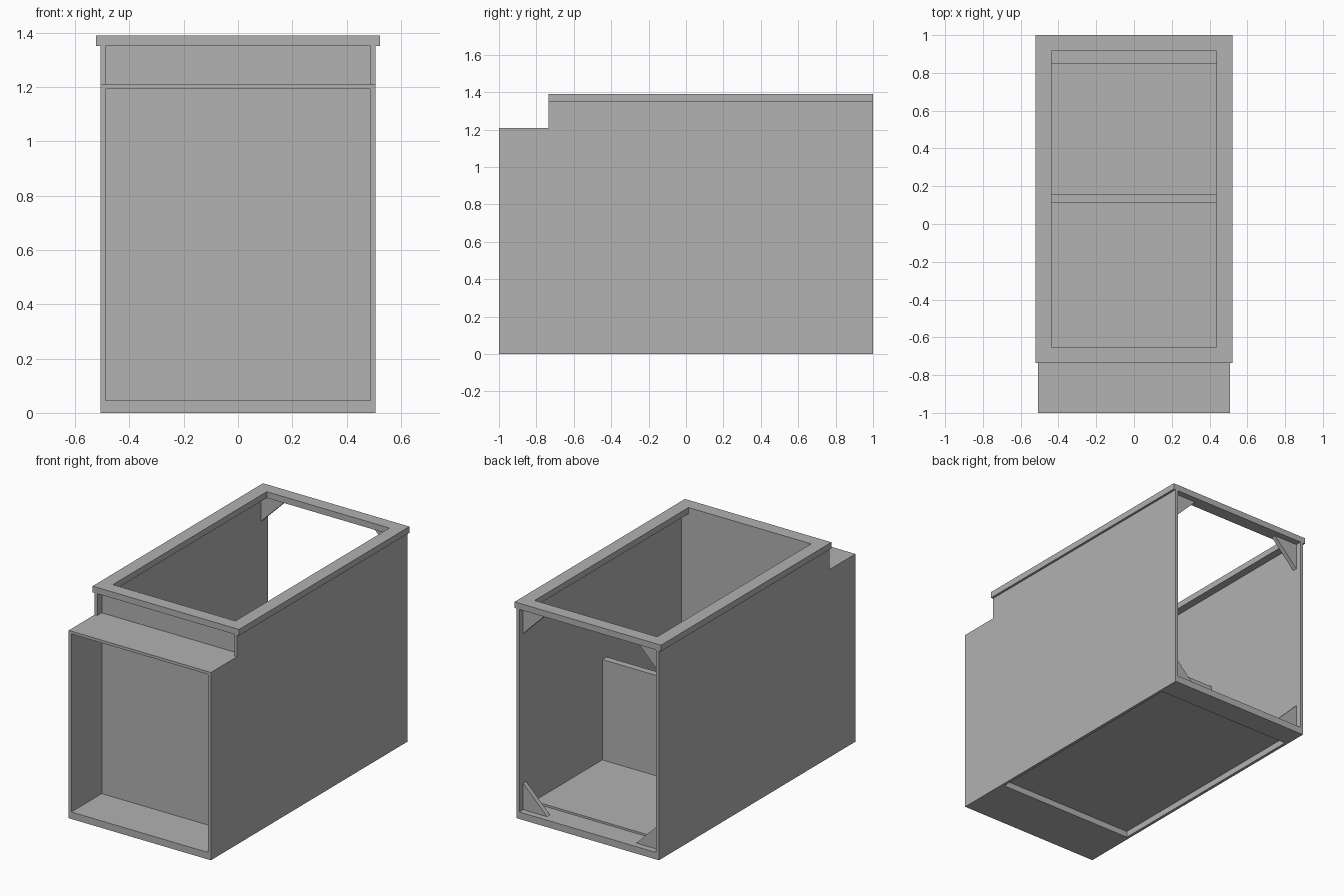
import bpy
import bmesh

if "Cube" in bpy.data.objects:
    bpy.data.objects.remove(bpy.data.objects["Cube"])

# Single flat grey
GREY = (0.445, 0.445, 0.445, 1.0)
mat = bpy.data.materials.new("panel grey")
mat.use_nodes = True
mat.diffuse_color = GREY
bsdf = next(n for n in mat.node_tree.nodes if n.type == 'BSDF_PRINCIPLED')
bsdf.inputs["Base Color"].default_value = GREY
bsdf.inputs["Roughness"].default_value = 0.8

# Main dimensions
OUT, INN = 0.507, 0.488          # outer and inner face of the side panels
RIM = 0.522                      # outer half width of the top frame
BASE, SHELF, NECK, TOP = 0.045, 1.21, 1.35, 1.39
FRONT, NOTCH, BACK = -1.0, -0.735, 1.0
PANEL_F, PANEL_B = -0.69, -0.65  # front panel faces


def prism(name, points, offset):
    """Closed solid made by extruding a flat polygon along an offset."""
    bm = bmesh.new()
    face = bm.faces.new([bm.verts.new(p) for p in points])
    geo = bmesh.ops.extrude_face_region(bm, geom=[face])["geom"]
    moved = [g for g in geo if isinstance(g, bmesh.types.BMVert)]
    bmesh.ops.translate(bm, verts=moved, vec=offset)
    if not any(len(f.verts) == len(points) and f is face for f in bm.faces):
        bm.faces.new([v for v in bm.verts if v not in moved])
    bmesh.ops.recalc_face_normals(bm, faces=bm.faces)
    mesh = bpy.data.meshes.new(name)
    bm.to_mesh(mesh)
    bm.free()
    mesh.materials.append(mat)
    obj = bpy.data.objects.new(name, mesh)
    bpy.context.collection.objects.link(obj)
    return obj


def box(name, x, y, z):
    """Axis-aligned board from (min, max) ranges."""
    outline = [(x[0], y[0], z[0]), (x[1], y[0], z[0]),
               (x[1], y[1], z[0]), (x[0], y[1], z[0])]
    return prism(name, outline, (0, 0, z[1] - z[0]))


# Side panels with a stepped front corner, and corner braces at the back
side_profile = [(FRONT, 0), (BACK, 0), (BACK, NECK),
                (NOTCH, NECK), (NOTCH, SHELF), (FRONT, SHELF)]
LEG = 0.17
for side, s in (("right", -1), ("left", 1)):
    prism(side + "_side_panel", [(s * INN, y, z) for y, z in side_profile],
          (s * (OUT - INN), 0, 0))
    for level, z, dz in (("lower", BASE, LEG), ("upper", NECK, -LEG)):
        corner = [(s * INN, 0.93, z), (s * (INN - LEG), 0.93, z),
                  (s * INN, 0.93, z + dz)]
        prism(f"{side}_{level}_brace", corner, (0, 0.03, 0))

# Base boards and the raised floor between them
W = (-INN, INN)
box("front_base_board", W, (FRONT, PANEL_B), (0, BASE))
box("back_base_rail", W, (0.85, BACK), (0, BASE))
box("floor_panel", W, (PANEL_B, 0.85), (0.04, 0.058))

# Upright panels and the front shelf
box("front_panel", W, (PANEL_F, PANEL_B), (BASE, NECK))
box("front_shelf", W, (FRONT, PANEL_F), (1.192, SHELF))
box("divider", W, (0.112, 0.155), (0.058, 0.705))

# Top frame: a slab outline with a rectangular opening
bm = bmesh.new()
loops = []
for z in (NECK, TOP):
    for x, y0, y1 in ((RIM, NOTCH, BACK), (0.437, PANEL_B, 0.917)):
        loops.append([bm.verts.new(p) for p in
                      ((-x, y0, z), (x, y0, z), (x, y1, z), (-x, y1, z))])
low_out, low_in, top_out, top_in = loops
for a, b in ((low_out, top_out), (top_out, top_in),
             (top_in, low_in), (low_in, low_out)):
    for i in range(4):
        j = (i + 1) % 4
        bm.faces.new((a[i], a[j], b[j], b[i]))
bmesh.ops.recalc_face_normals(bm, faces=bm.faces)
frame_mesh = bpy.data.meshes.new("top_frame")
bm.to_mesh(frame_mesh)
bm.free()
frame_mesh.materials.append(mat)
bpy.context.collection.objects.link(bpy.data.objects.new("top_frame", frame_mesh))
